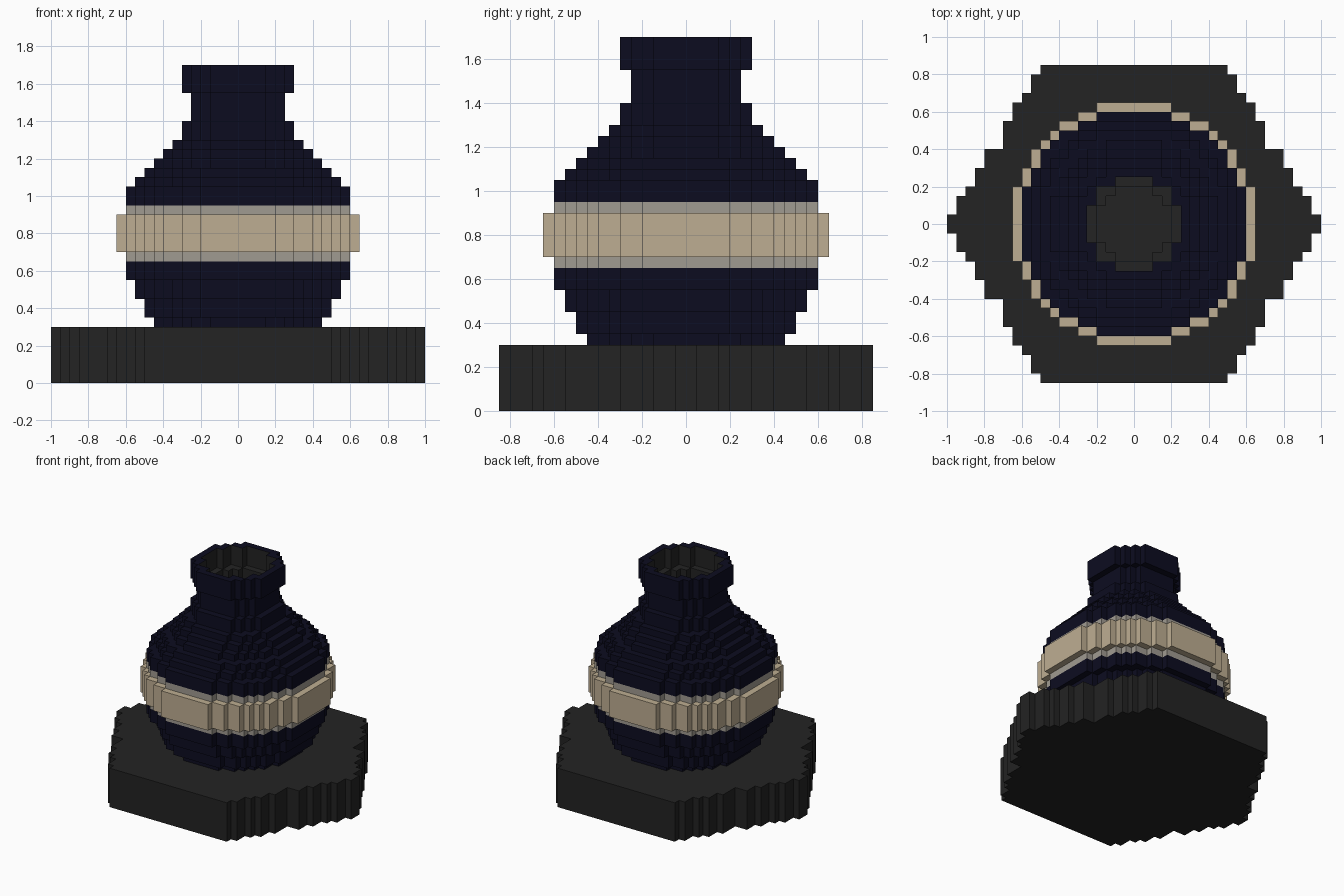
import bpy
import bmesh
import math

if "Cube" in bpy.data.objects:
    bpy.data.objects.remove(bpy.data.objects["Cube"], do_unlink=True)

STEP = 0.05   # width of one block
HALF = 20     # blocks from the centre to the edge of the grid


def material(name, rgb):
    m = bpy.data.materials.new(name)
    m.use_nodes = True
    m.diffuse_color = (*rgb, 1)
    bsdf = next(n for n in m.node_tree.nodes if n.type == 'BSDF_PRINCIPLED')
    bsdf.inputs["Base Color"].default_value = (*rgb, 1)
    bsdf.inputs["Roughness"].default_value = 0.8
    return m


charcoal = material("charcoal", (0.0168, 0.0168, 0.0168))
navy = material("dark navy", (0.0037, 0.0037, 0.0144))
tan = material("tan", (0.515, 0.423, 0.287))
grey = material("warm grey", (0.352, 0.328, 0.283))


def disc(radius):
    """Blocks whose centres fall inside a circle."""
    return {(i, j) for i in range(-HALF, HALF) for j in range(-HALF, HALF)
            if math.hypot(i + 0.5, j + 0.5) * STEP <= radius}


def stepped_part(name, layers, mats):
    """Layers are (bottom, top, solid blocks, hollow blocks), bottom to top.
    Faces next to the hollow take the second material."""
    bm = bmesh.new()

    def quad(points, inside):
        face = bm.faces.new([bm.verts.new(p) for p in points])
        face.material_index = 1 if inside and len(mats) > 1 else 0

    empty = (0, 0, set(), set())
    for n, (z0, z1, solid, hollow) in enumerate(layers):
        below = layers[n - 1] if n else empty
        above = layers[n + 1] if n + 1 < len(layers) else empty
        for c in solid:
            x0, y0 = c[0] * STEP, c[1] * STEP
            x1, y1 = x0 + STEP, y0 + STEP
            ring = [(x0, y0), (x1, y0), (x1, y1), (x0, y1)]
            # Walls
            for k, (di, dj) in enumerate([(0, -1), (1, 0), (0, 1), (-1, 0)]):
                side = (c[0] + di, c[1] + dj)
                if side not in solid:
                    a, b = ring[k], ring[(k + 1) % 4]
                    quad([(*a, z0), (*b, z0), (*b, z1), (*a, z1)], side in hollow)
            # Tops and undersides of the steps
            if c not in above[2]:
                quad([(*p, z1) for p in ring], c in above[3])
            if c not in below[2]:
                quad([(*p, z0) for p in reversed(ring)], c in below[3])
    bmesh.ops.remove_doubles(bm, verts=bm.verts, dist=0.0005)
    mesh = bpy.data.meshes.new(name)
    bm.to_mesh(mesh)
    bm.free()
    for m in mats:
        mesh.materials.append(m)
    obj = bpy.data.objects.new(name, mesh)
    bpy.context.collection.objects.link(obj)
    return obj


def vase_layers(profile):
    """Profile rows are (bottom, top, outer radius, inner radius)."""
    out = []
    for z0, z1, outer, inner in profile:
        hollow = disc(inner)
        out.append((z0, z1, disc(outer + 0.008) - hollow, hollow))
    return out


# Six-sided base: half depth in blocks for each column, from the middle out
depths = [17] * 10 + [16, 14, 13, 11, 8, 8, 6, 4, 3, 1]
plinth = {(i, j) for i in range(-HALF, HALF) for j in range(-HALF, HALF)
          if (j if j >= 0 else -j - 1) < depths[i if i >= 0 else -i - 1]}
stepped_part("base", [(0, 0.3, plinth, set())], [charcoal])

# Lower bowl of the vase
stepped_part("lower_body", vase_layers([
    (0.30, 0.35, 0.45, 0.35),
    (0.35, 0.45, 0.50, 0.40),
    (0.45, 0.55, 0.55, 0.45),
    (0.55, 0.65, 0.60, 0.50)]), [navy, charcoal])

# Belt: a raised band between two thin trims
for name, z0, z1, radius, mat in [("lower_trim", 0.65, 0.7, 0.6, grey),
                                  ("belt", 0.7, 0.9, 0.65, tan),
                                  ("upper_trim", 0.9, 0.95, 0.6, grey)]:
    stepped_part(name, vase_layers([(z0, z1, radius, 0.5)]), [mat, charcoal])

# Shoulder, neck and flared rim
shoulder = [(0.95, 1.05, 0.60, 0.50)]
for k in range(5):
    r = 0.55 - STEP * k
    shoulder.append((1.05 + STEP * k, 1.10 + STEP * k, r, r - 0.1))
stepped_part("shoulder_neck_and_rim", vase_layers(shoulder + [
    (1.30, 1.40, 0.30, 0.20),
    (1.40, 1.55, 0.25, 0.20),
    (1.55, 1.70, 0.30, 0.25)]), [navy, charcoal])
